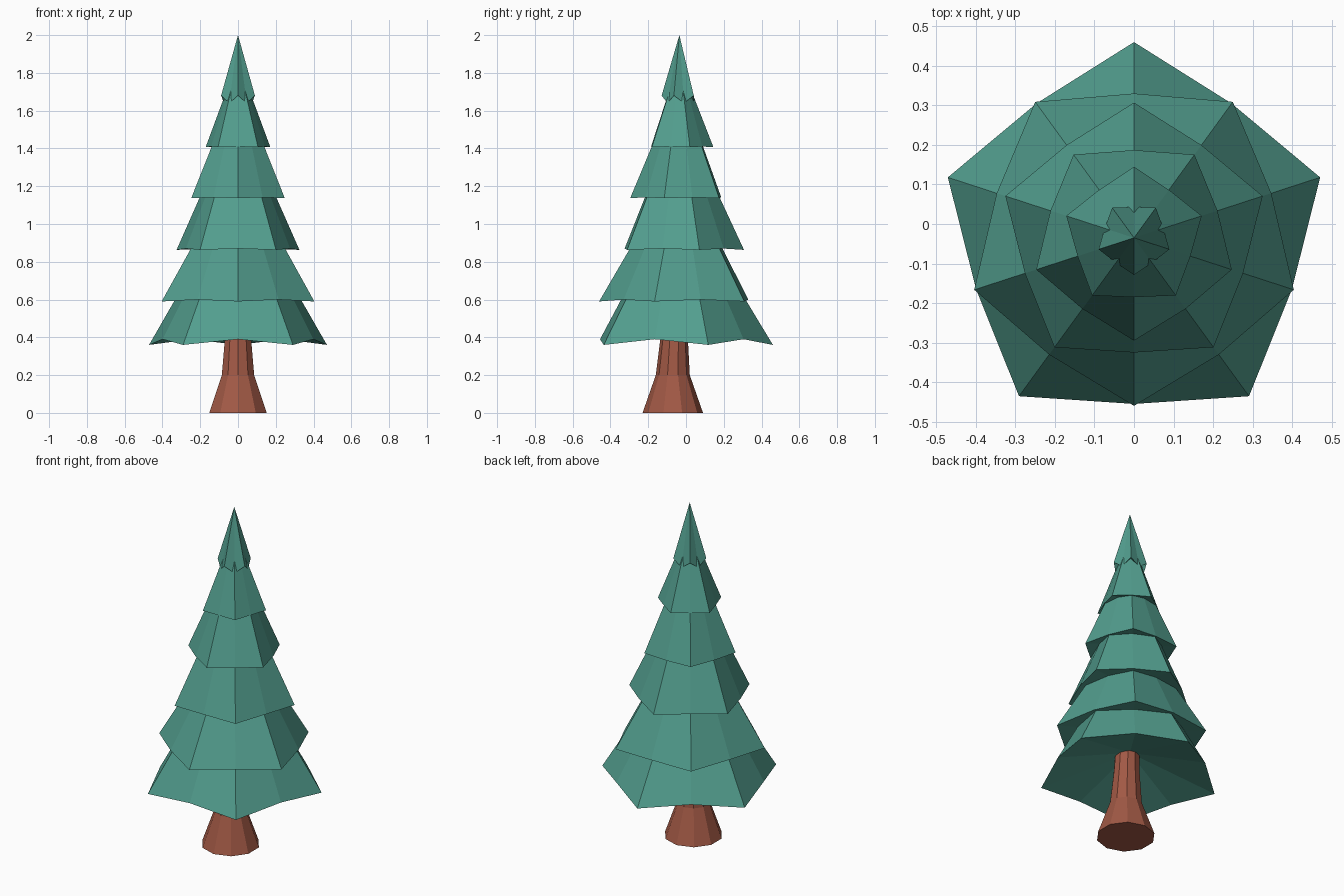
import bpy, math

if "Cube" in bpy.data.objects:
    bpy.data.objects.remove(bpy.data.objects["Cube"])


def material(name, rgb):
    m = bpy.data.materials.new(name)
    m.diffuse_color = (*rgb, 1)
    m.use_nodes = True
    m.node_tree.nodes["Principled BSDF"].inputs["Base Color"].default_value = m.diffuse_color
    return m


GREEN = material("needles", (0.085, 0.34, 0.27))
BROWN = material("bark", (0.36, 0.1, 0.06))
CY = -0.035          # trunk axis of the foliage in y


def build(name, verts, faces, mat):
    me = bpy.data.meshes.new(name)
    me.from_pydata(verts, [], faces)
    me.materials.append(mat)
    ob = bpy.data.objects.new(name, me)
    bpy.context.collection.objects.link(ob)
    return ob


def tier(name, start, corner, mid, apex, rise):
    """Five-cornered skirt: (radius, z) of corners and edge middles, hollow underside."""
    verts = []
    for i in range(10):
        r, z = mid if i % 2 else corner
        a = math.radians(start + 36 * i)
        verts.append((r * math.cos(a), CY + r * math.sin(a), z))
    verts += [(0, CY, apex), (0, CY, corner[1] + rise)]
    faces = []
    for i in range(10):
        j = (i + 1) % 10
        faces += [(i, j, 10), (j, i, 11)]
    build(name, verts, faces, GREEN)


# Foliage tiers, alternately turned by 36 degrees
tiers = [
    ((0.495, 0.36), (0.42, 0.39), 1.18, 0.15),
    ((0.425, 0.59), (0.365, 0.60), 1.32, 0.06),
    ((0.342, 0.863), (0.29, 0.87), 1.60, 0.06),
    ((0.26, 1.138), (0.222, 1.14), 1.76, 0.05),
    ((0.18, 1.407), (0.15, 1.41), 1.87, 0.05),
    ((0.094, 1.68), (0.078, 1.64), 2.0, 0.03),
]
for k, (corner, mid, apex, rise) in enumerate(tiers):
    tier(f"foliage_tier_{k + 1}", 90 + 36 * (k % 2), corner, mid, apex, rise)

# Ten-sided trunk with flared foot
N = 10
rings = [(0.16, 0, -0.07), (0.09, 0.2, -0.07), (0.073, 0.39, -0.063), (0.065, 0.56, -0.055)]
verts = [(r * math.cos(math.radians(90 + 36 * i)), y + r * math.sin(math.radians(90 + 36 * i)), z)
         for r, z, y in rings for i in range(N)]
faces = [tuple(reversed(range(N))), tuple(range(3 * N, 4 * N))]
for k in range(3):
    for i in range(N):
        j = (i + 1) % N
        faces.append((k * N + i, k * N + j, (k + 1) * N + j, (k + 1) * N + i))
build("trunk", verts, faces, BROWN)
